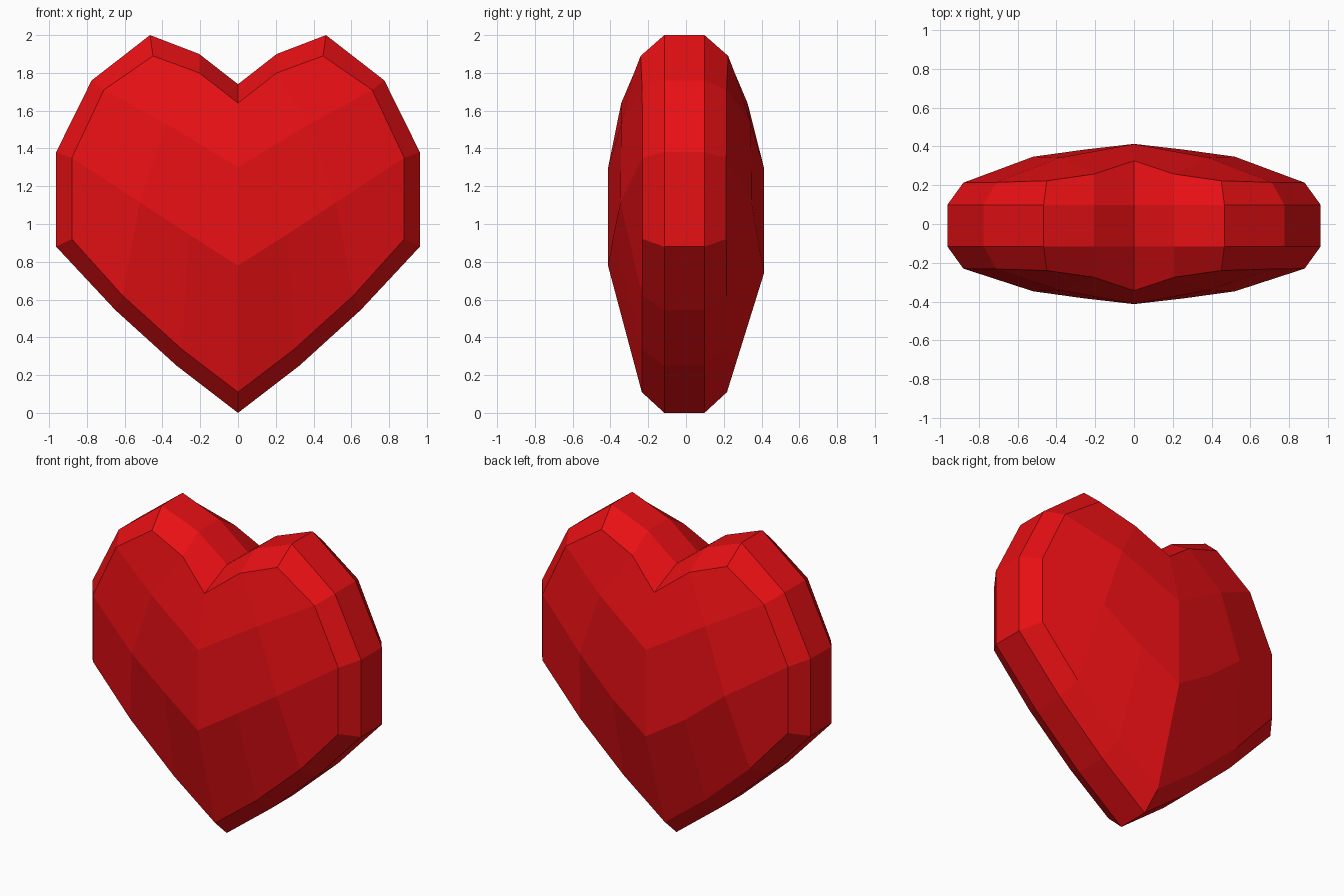
import bpy, bmesh

if "Cube" in bpy.data.objects:
    bpy.data.objects.remove(bpy.data.objects["Cube"])

# Right half of the heart outline, from the top notch round to the bottom tip (x, z)
OUTER = [(0, 1.74), (.205, 1.90), (.466, 2.0), (.775, 1.76), (.963, 1.38),
         (.963, .88), (.65, .545), (.325, .25), (0, 0)]
# Bevel outline, slightly inset (x, z)
INNER = [(0, 1.64), (.205, 1.80), (.45, 1.89), (.71, 1.71), (.88, 1.35),
         (.88, .92), (.61, .62), (.295, .335), (0, .11)]
# Depth of the bevel outline, deeper towards the notch
DEPTH = [.333, .265, .23, .222, .22, .22, .222, .224, .224]


def add_face_side(bm, sign, rim_y, shift, low_z):
    """One domed face with its bevel; returns the rim vertices."""
    rim = [bm.verts.new((x, rim_y, z)) for x, z in OUTER]
    inn = [bm.verts.new((x, sign * d + shift, z)) for (x, z), d in zip(INNER, DEPTH)]

    def point(x, d, z):
        return bm.verts.new((x, sign * d, z))

    upper, upper_mid = point(0, .412, 1.30), point(.38, .343, 1.53)
    lower, lower_q, lower_mid = (point(0, .413, low_z), point(.26, .383, low_z + .165),
                                 point(.52, .347, 1.115))
    # bevel strip
    for i in range(8):
        bm.faces.new((rim[i], rim[i + 1], inn[i + 1], inn[i]))
    # dome facets
    for f in ((inn[0], inn[1], upper_mid, upper),
              (inn[1], inn[2], inn[3], upper_mid),
              (upper, upper_mid, lower_mid, lower_q, lower),
              (upper_mid, inn[3], inn[4], lower_mid),
              (lower_mid, inn[4], inn[5], inn[6]),
              (lower_q, lower_mid, inn[6], inn[7]),
              (lower, lower_q, inn[7], inn[8])):
        bm.faces.new(f)
    return rim


bm = bmesh.new()
front = add_face_side(bm, -1, -.115, -.01, .78)
back = add_face_side(bm, 1, .098, -.007, .74)
# flat rim band
for i in range(8):
    bm.faces.new((front[i], front[i + 1], back[i + 1], back[i]))

# mirror to the left half and weld the centre seam
copy = bmesh.ops.duplicate(bm, geom=bm.verts[:] + bm.edges[:] + bm.faces[:])["geom"]
for v in copy:
    if isinstance(v, bmesh.types.BMVert):
        v.co.x = -v.co.x
bmesh.ops.remove_doubles(bm, verts=bm.verts[:], dist=1e-4)
bmesh.ops.recalc_face_normals(bm, faces=bm.faces[:])

mesh = bpy.data.meshes.new("heart")
bm.to_mesh(mesh)
bm.free()
heart = bpy.data.objects.new("heart", mesh)
bpy.context.collection.objects.link(heart)

red = bpy.data.materials.new("red")
red.diffuse_color = (.8, .005, .007, 1)
red.use_nodes = True
red.node_tree.nodes["Principled BSDF"].inputs["Base Color"].default_value = red.diffuse_color
mesh.materials.append(red)
